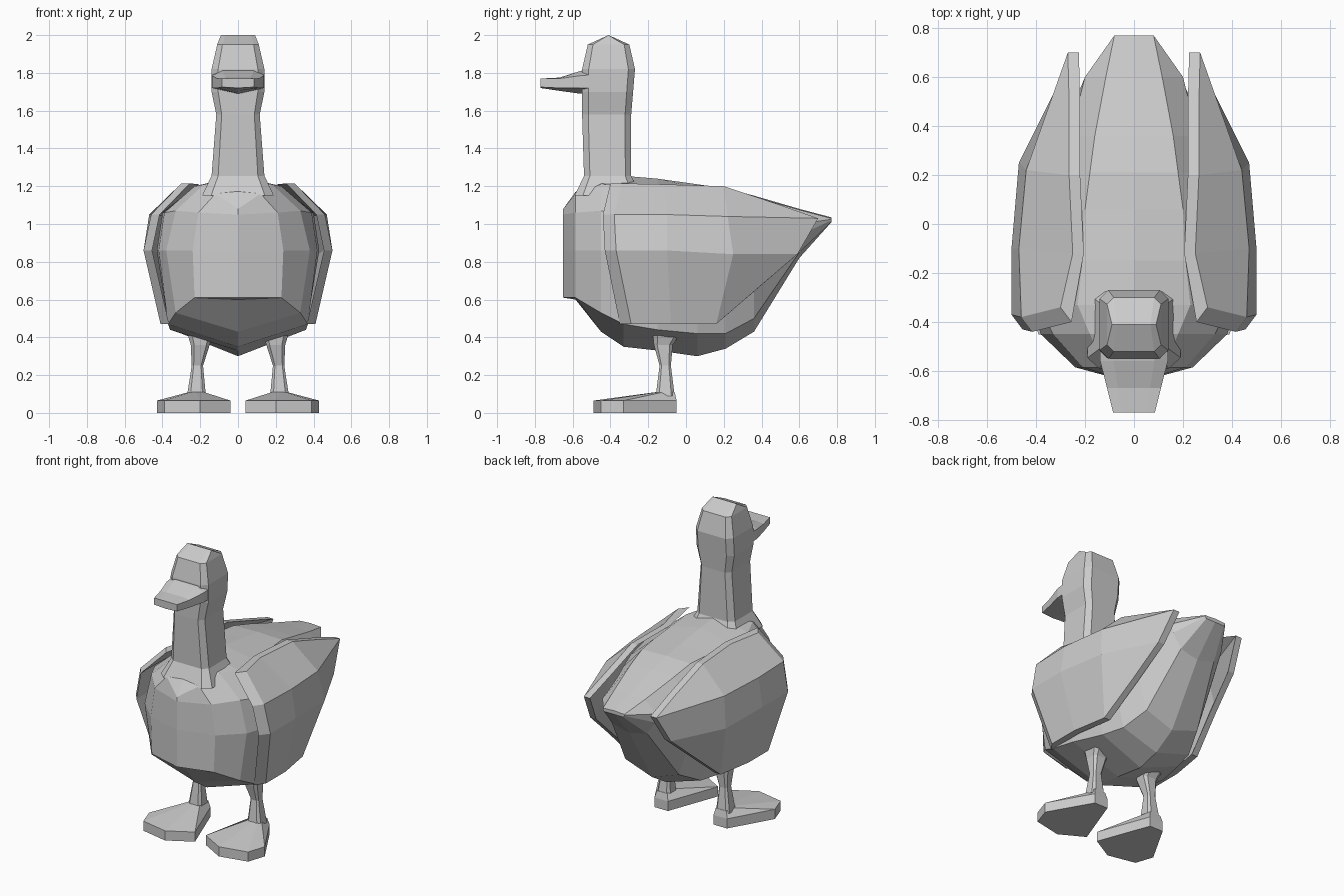
import bpy, bmesh

if "Cube" in bpy.data.objects:
    bpy.data.objects.remove(bpy.data.objects["Cube"])

grey = bpy.data.materials.new("light_grey")
grey.diffuse_color = (0.6, 0.6, 0.6, 1)
grey.use_nodes = True
grey.node_tree.nodes["Principled BSDF"].inputs["Base Color"].default_value = grey.diffuse_color


def loft(name, rings, strip_caps=False, mirror=False):
    """Skin a list of equal-length closed rings into one flat-shaded solid."""
    bm = bmesh.new()
    rows = [[bm.verts.new(p) for p in r] for r in rings]
    n = len(rows[0])
    for a, b in zip(rows, rows[1:]):
        for i in range(n):
            j = (i + 1) % n
            bm.faces.new((a[i], a[j], b[j], b[i]))
    for row in (rows[0], rows[-1]):
        if strip_caps:
            for i in range(n // 2 - 1):
                bm.faces.new((row[i], row[i + 1], row[n - 2 - i], row[n - 1 - i]))
        else:
            bm.faces.new(row)
    bmesh.ops.remove_doubles(bm, verts=bm.verts, dist=0.001)
    bmesh.ops.recalc_face_normals(bm, faces=bm.faces)
    me = bpy.data.meshes.new(name)
    bm.to_mesh(me)
    bm.free()
    me.materials.append(grey)
    ob = bpy.data.objects.new(name, me)
    bpy.context.collection.objects.link(ob)
    if mirror:
        ob.modifiers.new("mirror", "MIRROR").use_mirror_merge = False
    return ob


def box_ring(z, cx, hx, y0, y1, c):
    """Chamfered rectangle at height z; c is the chamfer as a fraction."""
    cy, hy = (y0 + y1) / 2, (y1 - y0) / 2
    k = 1 - c
    corners = [(-k, -1), (k, -1), (1, -k), (1, k), (k, 1), (-k, 1), (-1, k), (-1, -k)]
    return [(cx + u * hx, cy + v * hy, z) for u, v in corners]


# Body: (y, top z, four side points from top to bottom, bottom z)
body = [
    (-.65, 1.08, (0, 1.08), (0, 1.05), (0, .86), (0, .61), .61),
    (-.585, 1.17, (.12, 1.16), (.21, 1.06), (.24, .86), (.23, .61), .60),
    (-.45, 1.24, (.18, 1.21), (.33, 1.07), (.38, .86), (.33, .53), .43),
    (-.33, 1.255, (.23, 1.20), (.39, 1.06), (.42, .86), (.37, .47), .35),
    (-.15, 1.24, (.21, 1.20), (.40, 1.06), (.43, .86), (.36, .44), .33),
    (.06, 1.21, (.20, 1.19), (.37, 1.04), (.41, .84), (.30, .42), .30),
    (.21, 1.19, (.18, 1.185), (.32, 1.03), (.36, .82), (.26, .42), .34),
    (.36, 1.15, (.16, 1.145), (.26, 1.03), (.30, .82), (.20, .50), .43),
    (.60, 1.08, (.115, 1.075), (.20, 1.0), (.19, .94), (.13, .85), .82),
    (.77, 1.035, (.08, 1.03), (.08, 1.025), (.08, 1.02), (.07, 1.01), 1.01),
]
rings = []
for y, top, *side, bottom in body:
    rings.append([(0, y, top)] + [(x, y, z) for x, z in side] + [(0, y, bottom)]
                 + [(-x, y, z) for x, z in reversed(side)])
loft("body", rings)

# Neck and head in one column, closed by a ridge on the crown
column = [(1.15, .19, -.59, -.24), (1.255, .14, -.54, -.29), (1.58, .115, -.55, -.29),
          (1.70, .14, -.55, -.28), (1.82, .14, -.55, -.27), (1.95, .11, -.52, -.30),
          (2.0, .09, -.41, -.41)]
loft("neck_and_head", [box_ring(z, 0, hx, a, b, .25) for z, hx, a, b in column])

# Bill: (y, half width, edge top, centre top, edge bottom, centre bottom)
bill = [(-.50, .14, 1.79, 1.82, 1.72, 1.69), (-.56, .138, 1.785, 1.81, 1.72, 1.69),
        (-.67, .11, 1.77, 1.775, 1.72, 1.705), (-.77, .085, 1.77, 1.77, 1.725, 1.72)]
loft("bill", [[(-w, y, et), (-w * .6, y, ct), (w * .6, y, ct), (w, y, et),
               (w, y, eb), (0, y, cb), (-w, y, eb)] for y, w, et, ct, eb, cb in bill])

# Wings: outer shell points from top to bottom at four stations, front to back
wing = [
    [(.30, -.34, 1.215), (.46, -.38, 1.05), (.50, -.37, .86), (.41, -.29, .47)],
    [(.25, -.12, 1.21), (.47, -.10, 1.05), (.50, -.10, .86), (.41, -.08, .47)],
    [(.265, .20, 1.20), (.44, .22, 1.04), (.47, .25, .84), (.37, .16, .47)],
    [(.265, .50, 1.10), (.27, .70, 1.03), (.30, .59, .84), (.33, .38, .66)],
]
rings = []
for i, outer in enumerate(wing):
    dy = -.06 if i == 0 else 0
    inner = [(x - .045, y + dy, z) for x, y, z in reversed(outer)]
    rings.append(outer + inner)
loft("wings", rings, strip_caps=True, mirror=True)

# Legs: waisted shank flaring into the belly
shank = [(.09, .22, .05, -.16, -.06), (.25, .215, .03, -.14, -.08),
         (.36, .20, .05, -.17, -.07), (.46, .20, .08, -.18, 0)]
loft("legs", [box_ring(*s, .35) for s in shank], mirror=True)

# Webbed feet: wedge rising from the toes to the ankle
sole = [(.17, -.05), (.27, -.05), (.43, -.33), (.39, -.45), (.20, -.49), (.04, -.40)]
ankle = [(.18, -.06), (.26, -.06), (.26, -.12), (.25, -.15), (.22, -.16), (.18, -.15)]
loft("feet", [[(x, y, 0) for x, y in sole], [(x, y, .065) for x, y in sole],
              [(x, y, .11) for x, y in ankle]], mirror=True)
